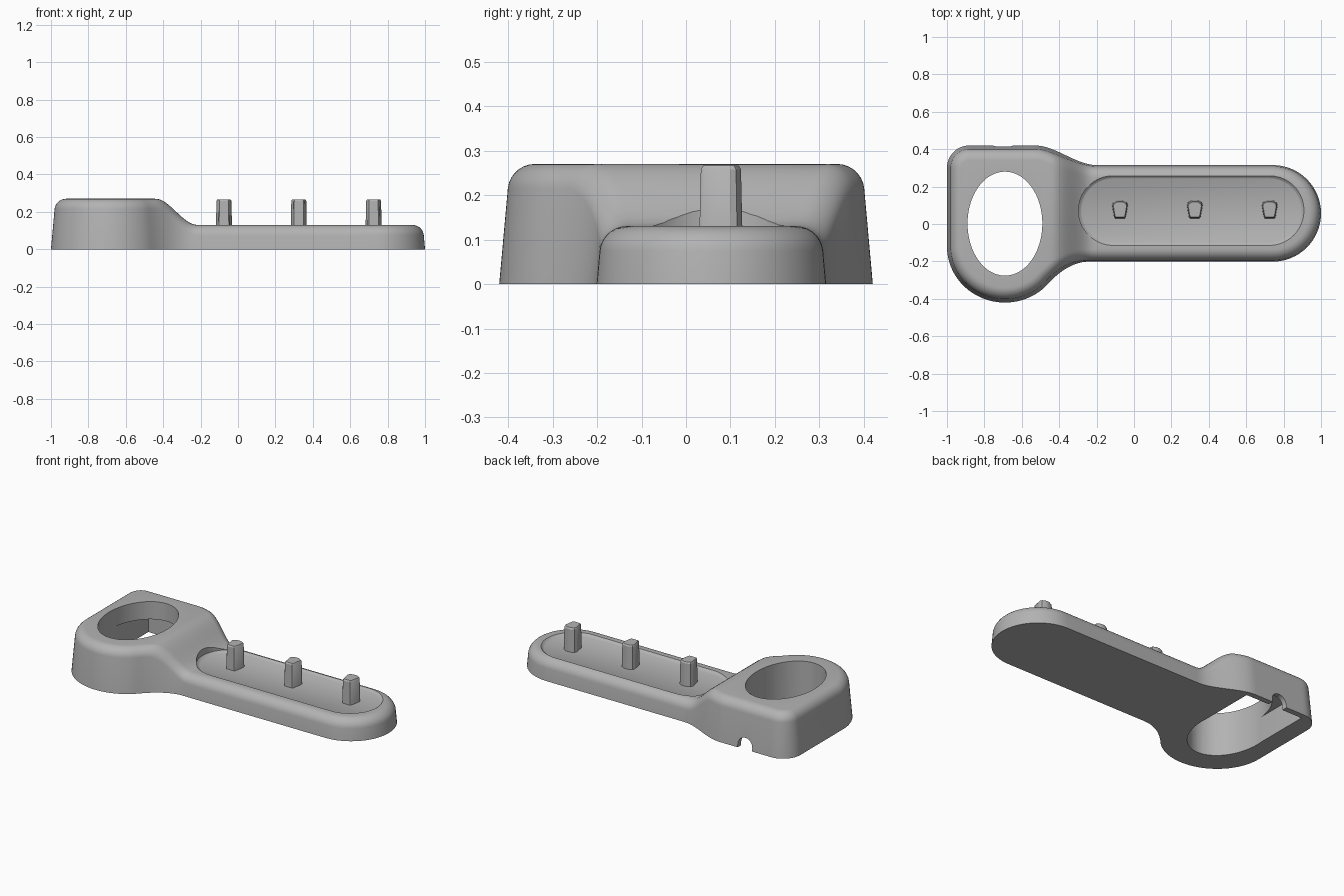
import bpy, bmesh, math
from mathutils import Vector

cube = bpy.data.objects.get("Cube")
if cube:
    bpy.data.objects.remove(cube)

grey = bpy.data.materials.new("plain_grey")
grey.use_nodes = True
colour = (0.45, 0.45, 0.45, 1)
grey.diffuse_color = colour
grey.node_tree.nodes["Principled BSDF"].inputs["Base Color"].default_value = colour


def finish(name, bm):
    bmesh.ops.recalc_face_normals(bm, faces=bm.faces)
    mesh = bpy.data.meshes.new(name)
    bm.to_mesh(mesh)
    bm.free()
    mesh.materials.append(grey)
    obj = bpy.data.objects.new(name, mesh)
    bpy.context.collection.objects.link(obj)
    return obj


def loft(name, rings):
    """Closed solid through a stack of matching rings."""
    bm = bmesh.new()
    loops = [[bm.verts.new(p) for p in ring] for ring in rings]
    for a, b in zip(loops, loops[1:]):
        for i in range(len(a)):
            j = (i + 1) % len(a)
            bm.faces.new((a[i], a[j], b[j], b[i]))
    bm.faces.new(loops[0])
    bm.faces.new(loops[-1])
    return finish(name, bm)


def smoothstep(x, a, b):
    t = min(max((x - a) / (b - a), 0), 1)
    return t * t * (3 - 2 * t)


# Plan and height of the body
ARM_Y, ARM_R, ARM_X = 0.057, 0.258, 0.742
HEAD_X, HEAD_TOP, ARM_TOP = -0.69, 0.27, 0.13


def arm_half(x):
    return math.sqrt(max(ARM_R ** 2 - max(x - ARM_X, 0) ** 2, 0))


def back_edge(x):
    if x < -0.88:
        return 0.3 + math.sqrt(max(0.12 ** 2 - (x + 0.88) ** 2, 0))
    top = ARM_Y + arm_half(x)
    return top + (0.42 - top) * (1 - smoothstep(x, -0.53, -0.2))


def front_edge(x):
    if x < -0.47:
        return -0.12 - 0.3 * math.sqrt(max(1 - ((x - HEAD_X) / 0.31) ** 2, 0))
    low = ARM_Y - arm_half(x)
    t = min((x + 0.47) / 0.23, 1)
    return low - 0.13 * (1 - t) ** 2


def height(x):
    return HEAD_TOP + (ARM_TOP - HEAD_TOP) * smoothstep(x, -0.44, -0.22)


# Body: drafted walls, rounded top edge, cap in strips across the width
steps = 12
xs = [-0.88 - 0.12 * math.cos(math.pi / 2 * i / steps) for i in range(steps)]
xs += [-0.88 + 0.7 * i / 42 for i in range(42)]
xs += [-0.18 + (ARM_X + 0.18) * i / 12 for i in range(12)]
xs += [ARM_X + ARM_R * math.sin(math.pi / 2 * i / 16) for i in range(17)]
n = len(xs)
plan = [Vector((x, back_edge(x))) for x in xs]
plan += [Vector((x, front_edge(x))) for x in reversed(xs[:-1])]

inward = []
for i, p in enumerate(plan):
    a = (p - plan[i - 1]).normalized()
    b = (plan[(i + 1) % len(plan)] - p).normalized()
    d = (a + b).normalized()
    inward.append(Vector((d.y, -d.x)))

R, DRAFT = 0.055, 0.09
bm = bmesh.new()
loops = [[bm.verts.new((p.x, p.y, 0)) for p in plan]]
for k in range(8):
    angle = math.pi / 2 * k / 7
    ring = []
    for p, d in zip(plan, inward):
        drop = R * (1 - math.sin(angle))
        z = height(p.x) - drop
        q = p + d * (DRAFT * z + R * (1 - math.cos(angle)))
        ring.append(bm.verts.new((q.x, q.y, height(q.x) - drop)))
    loops.append(ring)
count = len(plan)
for a, b in zip(loops, loops[1:]):
    for i in range(count):
        j = (i + 1) % count
        bm.faces.new((a[i], a[j], b[j], b[i]))
for ring in (loops[0], loops[-1]):
    for i in range(n - 1):
        strip = [ring[i], ring[i + 1], ring[count - 2 - i], ring[count - 1 - i]]
        bm.faces.new(list(dict.fromkeys(strip)))
body = finish("body", bm)


# Cutters
def ellipse(cx, cy, rx, ry, z, sides=64):
    turn = 2 * math.pi / sides
    return [(cx + rx * math.cos(i * turn), cy + ry * math.sin(i * turn), z)
            for i in range(sides)]


def stadium(x0, x1, cy, r, z):
    half = 20
    pts = []
    for cx, start in ((x1, -0.5), (x0, 0.5)):
        for i in range(half + 1):
            a = math.pi * (start + i / half)
            pts.append((cx + r * math.cos(a), cy + r * math.sin(a), z))
    return pts


def box_ring(x0, x1, y0, y1, z):
    return [(x0, y0, z), (x1, y0, z), (x1, y1, z), (x0, y1, z)]


def arch(cx, r, straight, y):
    pts = [(cx + r, y, -0.05)]
    for i in range(13):
        a = math.pi * i / 12
        pts.append((cx + r * math.cos(a), y, straight + r * math.sin(a)))
    return pts + [(cx - r, y, -0.05)]


cutters = [
    loft("hole_cutter", [ellipse(HEAD_X, 0.002, 0.2, 0.278, z) for z in (-0.1, 0.4)]),
    loft("pocket_cutter", [box_ring(-0.888, -0.492, 0.01, 0.385, z) for z in (-0.1, 0.16)]),
    loft("notch_cutter", [arch(-0.7, 0.05, 0.02, y) for y in (0.3, 0.5)]),
    loft("panel_cutter", [stadium(-0.11, 0.722, 0.072, r, z)
                          for r, z in ((0.17, 0.117), (0.176, 0.12), (0.187, 0.13), (0.187, 0.3))]),
]
for cutter in cutters:
    cutter.hide_render = True
    mod = body.modifiers.new(cutter.name, "BOOLEAN")
    mod.operation = "DIFFERENCE"
    mod.solver = "EXACT"
    mod.object = cutter
bpy.context.view_layer.update()
cut = bpy.data.meshes.new_from_object(body.evaluated_get(bpy.context.evaluated_depsgraph_get()))
body.modifiers.clear()
body.data = cut
for cutter in cutters:
    bpy.data.objects.remove(cutter)

# Pegs: tapered, narrower toward the front, softened top edge
half_peg = [(0.026, 0.03), (0.032, 0.038), (0.043, 0.1), (0.038, 0.115), (0.015, 0.127)]
peg_plan = half_peg + [(-x, y) for x, y in reversed(half_peg)]
pegs = []
for i in range(3):
    cx = -0.075 + 0.4 * i
    rings = [[(cx + x * s, 0.078 + (y - 0.078) * s, z) for x, y in peg_plan]
             for s, z in ((1.0, 0.11), (0.93, 0.258), (0.82, 0.266))]
    pegs.append(loft("peg_%d" % (i + 1), rings))

# Smooth shading with sharp edges kept
for obj in [body] + pegs:
    bpy.ops.object.select_all(action="DESELECT")
    obj.select_set(True)
    bpy.context.view_layer.objects.active = obj
    bpy.ops.object.shade_smooth_by_angle(angle=math.radians(28))
